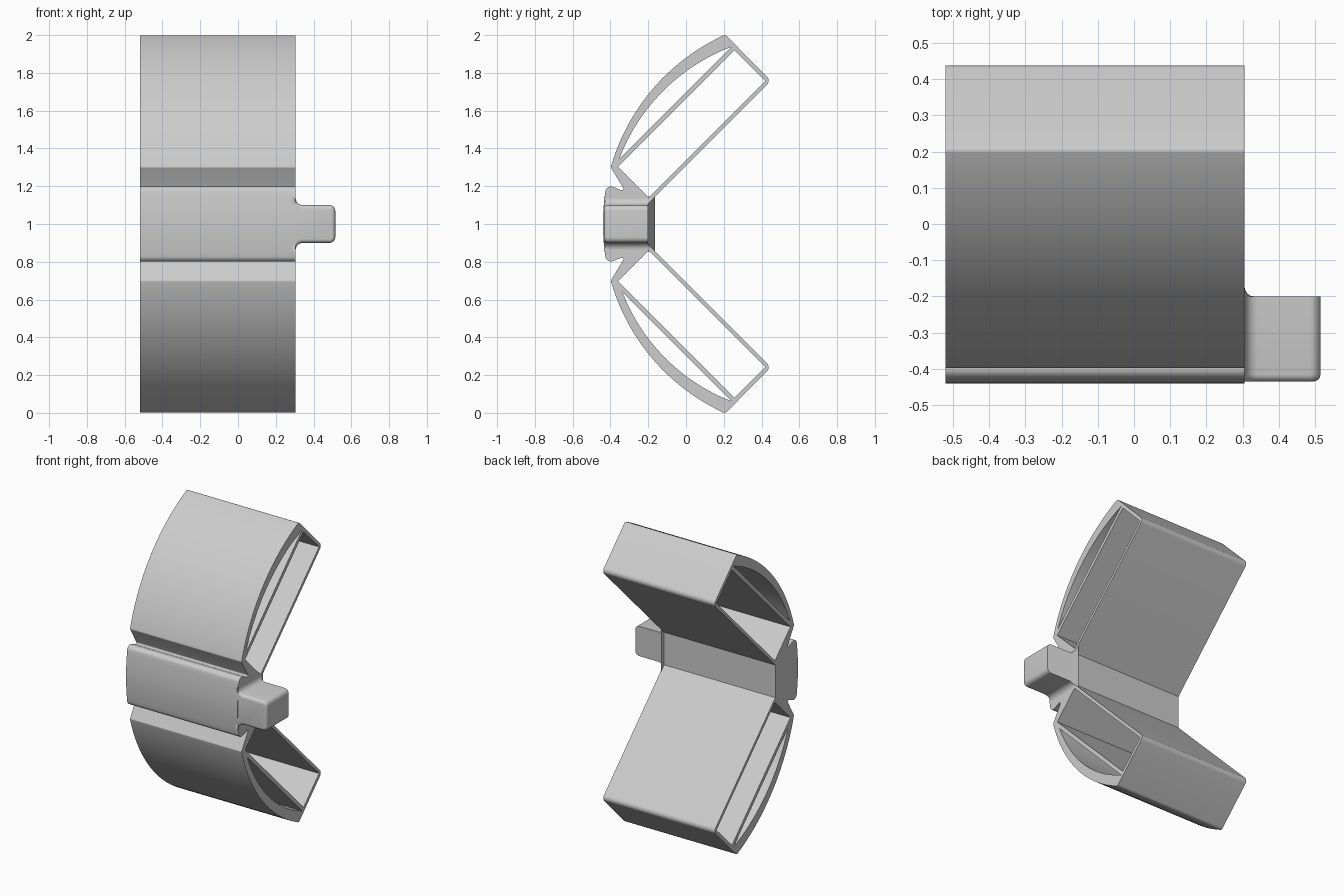
import bpy, bmesh, math
from mathutils import Vector, Matrix

cube = bpy.data.objects.get("Cube")
if cube:
    bpy.data.objects.remove(cube, do_unlink=True)

GREY = (0.604, 0.604, 0.604, 1)
grey = bpy.data.materials.new("plain grey")
grey.use_nodes = True
grey.diffuse_color = GREY
grey.node_tree.nodes["Principled BSDF"].inputs["Base Color"].default_value = GREY

X_MIN, X_MAX = -0.52, 0.305      # body width
CY, R = 0.66, 1.1                # outer arc centre (at z = 1) and radius
WALL = 0.309                     # back wall of a lobe: y = |z - 1| - WALL


def outer(dz):
    """Point on the outer arc at height dz above the middle."""
    return (CY - math.sqrt(R * R - dz * dz), 1 + dz, 0)


def arc(centre, start, end, n):
    """Points on the short arc from start to end about centre."""
    a, b = start - centre, end - centre
    turn = math.atan2(a.x * b.y - a.y * b.x, a.dot(b))
    return [centre + Matrix.Rotation(turn * k / n, 2) @ a for k in range(n + 1)]


def rounded(points, n=6):
    """Round each corner (a, b, radius) of a closed outline."""
    out = []
    for i, (a, b, r) in enumerate(points):
        p = Vector((a, b))
        if not r:
            out.append(p)
            continue
        u = (Vector(points[i - 1][:2]) - p).normalized()
        v = (Vector(points[(i + 1) % len(points)][:2]) - p).normalized()
        half = u.angle(v) / 2
        centre = p + (u + v).normalized() * r / math.sin(half)
        reach = r / math.tan(half)
        out += arc(centre, p + u * reach, p + v * reach, n)
    return out


def flip(points):
    """Mirror an outline about the middle height."""
    return [(p[0], 2 - p[1], *p[2:]) for p in reversed(points)]


def crescent(end, sag):
    """Pocket between the straight rib and a shallower inner arc."""
    a, b = Vector((0.24, 1.938)), Vector((end, end + 1.695))
    h = (a - b).length / 2
    rad = (h * h + sag * sag) / (2 * sag)
    side = Vector((-1, 1)).normalized()
    return arc((a + b) / 2 + side * (sag - rad), a, b, 24)


def finish(ob):
    ob.data.materials.clear()
    ob.data.materials.append(grey)
    bm = bmesh.new()
    bm.from_mesh(ob.data)
    bmesh.ops.remove_doubles(bm, verts=bm.verts, dist=0.0002)
    bmesh.ops.recalc_face_normals(bm, faces=bm.faces)
    bm.to_mesh(ob.data)
    bm.free()
    bpy.ops.object.select_all(action="DESELECT")
    ob.select_set(True)
    bpy.context.view_layer.objects.active = ob
    bpy.ops.object.shade_smooth_by_angle(angle=math.radians(30))


# Body: side profile of two hollow lobes joined by a hub
half = [(-0.2, 1.109, 0), (0.45, 1.759, 0.03), (0.207, 2.003, 0.018)]
half += [outer(1.0026 - k * 0.7026 / 28) for k in range(1, 28)]
half += [(*outer(0.3)[:2], 0.012), (-0.32, 1.17, 0.008), (-0.422, 1.211, 0.03)]
half += [outer(dz) for dz in (0.15, 0.1, 0.05, 0.01)]

box = [(0.257, 1.92), (0.42, 1.757), (-0.197, 1.14), (-0.36, 1.303)]
loops = [rounded(half + flip(half)), box, flip(box),
         crescent(-0.352, 0.09), flip(crescent(-0.335, 0.086))]

curve = bpy.data.curves.new("hollow_body", "CURVE")
curve.dimensions = "2D"
curve.fill_mode = "BOTH"
curve.extrude = (X_MAX - X_MIN) / 2
for loop in loops:
    spline = curve.splines.new("POLY")
    spline.points.add(len(loop) - 1)
    for point, p in zip(spline.points, loop):
        point.co = (p[0], p[1], 0, 1)
    spline.use_cyclic_u = True
source = bpy.data.objects.new("body_outline", curve)
bpy.context.collection.objects.link(source)
bpy.context.view_layer.update()
mesh = bpy.data.meshes.new_from_object(source.evaluated_get(bpy.context.evaluated_depsgraph_get()))
bpy.data.objects.remove(source, do_unlink=True)
# turn outline x, y into world y, z and the extrusion into x
mesh.transform(Matrix(((0, 0, 1, (X_MIN + X_MAX) / 2), (1, 0, 0, 0), (0, 1, 0, 0), (0, 0, 0, 1))))
body = bpy.data.objects.new("hollow_body", mesh)
bpy.context.collection.objects.link(body)
finish(body)

# Side tab: flared root, rounded end, drawn in x, z and extruded along y
ROOT = X_MAX - 0.004
top = [(ROOT, 1.145, 0), (X_MAX, 1.14, 0), (X_MAX, 1.1, 0.038), (0.515, 1.1, 0.03)]
outline = rounded(top + flip(top))
bm = bmesh.new()
front = [bm.verts.new((x, -0.435, z)) for x, z in outline]
back = [bm.verts.new((x, max(-0.2, abs(z - 1) - WALL), z)) for x, z in outline]
bm.faces.new(front)
bm.faces.new(back)
for i in range(len(front)):
    j = (i + 1) % len(front)
    bm.faces.new((front[i], front[j], back[j], back[i]))
bmesh.ops.recalc_face_normals(bm, faces=bm.faces)
# soften the front edge of the tab
soft = [e for e in bm.edges if all(v.co.y < -0.43 and v.co.x > X_MAX - 0.001 for v in e.verts)]
bmesh.ops.bevel(bm, geom=soft, offset=0.02, segments=4, profile=0.5, affect="EDGES")
tab_mesh = bpy.data.meshes.new("side_tab")
bm.to_mesh(tab_mesh)
bm.free()
tab = bpy.data.objects.new("side_tab", tab_mesh)
bpy.context.collection.objects.link(tab)
finish(tab)
